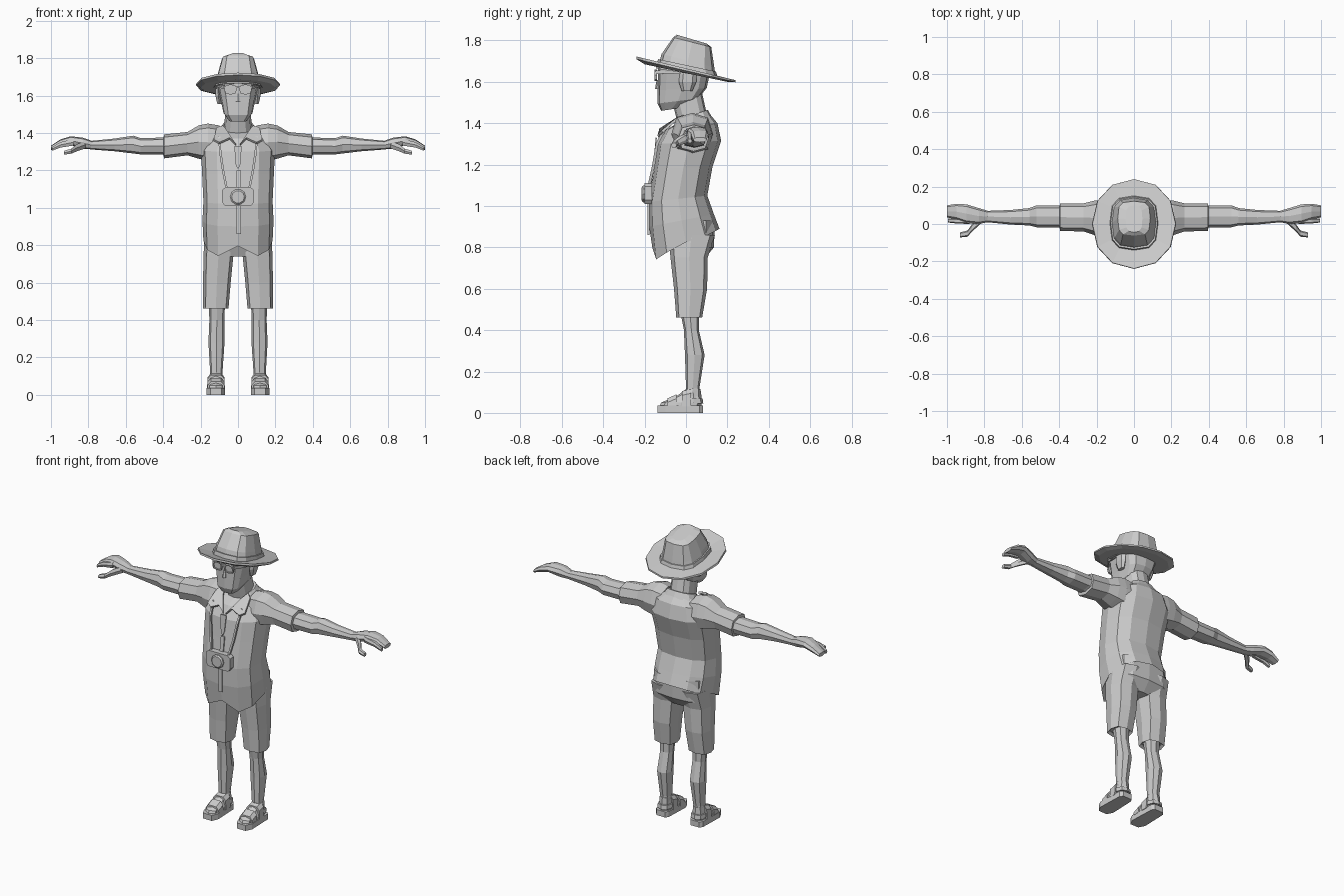
import bpy, bmesh, math
from mathutils import Vector

mat = bpy.data.materials.new("plain_grey")
mat.diffuse_color = (0.6, 0.6, 0.6, 1)


def make(name, verts, faces, mirror=False, thick=0):
    bm = bmesh.new()
    vs = [bm.verts.new(v) for v in verts]
    for f in faces:
        bm.faces.new([vs[i] for i in f])
    bmesh.ops.recalc_face_normals(bm, faces=bm.faces[:])
    me = bpy.data.meshes.new(name)
    bm.to_mesh(me)
    bm.free()
    me.materials.append(mat)
    ob = bpy.data.objects.new(name, me)
    bpy.context.collection.objects.link(ob)
    if thick:
        s = ob.modifiers.new("thickness", 'SOLIDIFY')
        s.thickness, s.offset = thick, 0
    if mirror:
        ob.modifiers.new("mirror", 'MIRROR').use_clip = False
    return ob


def loft(name, rings, mirror=False):
    n = len(rings[0])
    faces = [[k * n + i, k * n + (i + 1) % n, (k + 1) * n + (i + 1) % n, (k + 1) * n + i]
             for k in range(len(rings) - 1) for i in range(n)]
    faces += [list(range(n)), [(len(rings) - 1) * n + i for i in range(n)]]
    return make(name, [v for r in rings for v in r], faces, mirror)


def sq(v, p):
    return math.copysign(abs(v) ** (2 / p), v)


def ring(hw, yf, yb, zf, zb=None, cx=0, p=2.5, n=12, turn=0):
    """Rounded level ring, tilted from height zf at the front to zb at the back."""
    zb = zf if zb is None else zb
    out = []
    for i in range(n):
        a = math.tau * (i + turn) / n
        t = (1 - sq(math.cos(a), p)) / 2
        out.append((cx + hw * sq(math.sin(a), p), yf + (yb - yf) * t, zf + (zb - zf) * t))
    return out


def arm_ring(x, y0, y1, z0, z1, n=8):
    """Upright ring across the arm."""
    return [(x, (y0 + y1) / 2 + (y1 - y0) / 2 * sq(math.cos(a), 2.6),
             (z0 + z1) / 2 + (z1 - z0) / 2 * sq(math.sin(a), 2.6))
            for a in (math.tau * i / n for i in range(n))]


def box(name, lo, hi, mirror=False):
    rings = [[(lo[0], lo[1], z), (hi[0], lo[1], z), (hi[0], hi[1], z), (lo[0], hi[1], z)]
             for z in (lo[2], hi[2])]
    return loft(name, rings, mirror)


def plate(name, pts, thick=0.008, mirror=False):
    return make(name, pts, [list(range(len(pts)))], mirror, thick)


def bar(name, pts, w, d, mirror=True):
    """Flat strap following a path, w wide in x and d deep in y."""
    return loft(name, [[(x - w, y - d, z), (x + w, y - d, z), (x + w, y + d, z), (x - w, y + d, z)]
                       for x, y, z in pts], mirror)


# Hat: tilted brim, band, tapered crown
loft("hat_brim", [ring(.2, -.2, .2, 1.685, 1.60, p=2.1), ring(.225, -.24, .24, 1.71, 1.598, p=2.1),
                  ring(.222, -.238, .24, 1.722, 1.608, p=2.1), ring(.13, -.14, .15, 1.685, 1.63, p=2.6)])
loft("hat_band", [ring(.132, -.145, .155, 1.665, 1.615, p=3), ring(.125, -.135, .145, 1.71, 1.65, p=3)])
loft("hat_crown", [ring(.122, -.13, .142, 1.69, 1.63, p=3), ring(.112, -.118, .137, 1.735, 1.67, p=3),
                   ring(.087, -.062, .122, 1.815, 1.768, p=3.5), ring(.045, -.045, .1, 1.828, 1.785, p=3)])

# Head, neck, ears, nose
loft("head", [ring(.05, -.12, -.02, 1.46, 1.475, p=3), ring(.078, -.137, .06, 1.495, 1.52, p=3.4),
              ring(.09, -.137, .1, 1.56, 1.57, p=3.4), ring(.112, -.135, .115, 1.67, 1.64, p=3.4)])
loft("neck", [ring(.075, -.03, .11, 1.36, 1.4), ring(.068, -.07, .075, 1.52, 1.56)])
loft("ear", [ring(.012, -.02, .03, 1.555, cx=.1, n=6), ring(.018, -.035, .05, 1.6, cx=.105, n=6),
             ring(.015, -.03, .05, 1.64, cx=.108, n=6)], True)
loft("nose", [ring(.014, -.15, -.12, 1.565, n=6), ring(.007, -.142, -.12, 1.61, n=6)])

# Glasses: rims, lenses, bridge and side arms
outer = [(.04 + .033 * sq(math.cos(a), 3), 1.632 + .027 * sq(math.sin(a), 3))
         for a in (math.tau * i / 8 for i in range(8))]
inner = [(.04 + (x - .04) * .8, 1.632 + (z - 1.632) * .78) for x, z in outer]
make("glasses_rim", [(x, -.147, z) for x, z in outer + inner],
     [[i, (i + 1) % 8, 8 + (i + 1) % 8, 8 + i] for i in range(8)], True, .012)
plate("glasses_lens", [(x, -.143, z) for x, z in inner], .004, True)
box("glasses_bridge", (-.012, -.15, 1.64), (.012, -.14, 1.65))
plate("glasses_arm", [(.072, -.147, 1.638), (.072, -.147, 1.655), (.113, -.09, 1.655),
                      (.116, .0, 1.65), (.116, .0, 1.638), (.113, -.09, 1.64)], .008, True)

# Shirt: body with a pointed front hem, sleeves
hem_z = [.795, .742, .775, .825, .855, .88, .89]
hem = [(x, y, hem_z[min(i, 12 - i)])
       for i, (x, y, z) in enumerate(ring(.185, -.162, .162, .8))]
inside = [(x * .9, y * .85, z + .04) for x, y, z in hem]
loft("shirt_body", [inside, hem, ring(.19, -.178, .135, .9, .96), ring(.185, -.178, .103, 1.02, 1.05),
                    ring(.192, -.153, .128, 1.18, 1.19), ring(.198, -.137, .17, 1.3, 1.315),
                    ring(.165, -.095, .152, 1.37, 1.4), ring(.085, -.04, .11, 1.4, 1.45)])
loft("sleeve", [arm_ring(.1, -.06, .13, 1.25, 1.44), arm_ring(.16, -.07, .13, 1.25, 1.45),
                arm_ring(.21, -.06, .125, 1.262, 1.44), arm_ring(.27, -.04, .11, 1.28, 1.405),
                arm_ring(.395, -.037, .11, 1.264, 1.392), arm_ring(.397, -.025, .1, 1.275, 1.382)], True)

# Collar and open neckline
loft("collar_back", [ring(.118, -.03, .14, 1.39, 1.405), ring(.082, -.015, .105, 1.425, 1.465)])
plate("collar_lapel", [(.08, -.01, 1.435), (.115, -.04, 1.425), (.13, -.115, 1.36), (.1, -.13, 1.345),
                       (.045, -.125, 1.37), (.01, -.135, 1.335), (.06, -.06, 1.41)], .012, True)
plate("shirt_opening", [(-.02, -.144, 1.33), (.02, -.144, 1.33), (.012, -.152, 1.23),
                        (0, -.154, 1.2), (-.012, -.152, 1.23)], .006)
bar("button_placket", [(.004, -.181, .86), (.004, -.181, 1.02), (.004, -.156, 1.2)], .012, .004, False)

# Camera on a neck strap
loft("camera_body", [[(x, y, z) for x, z in [(-.085, 1.03), (-.07, 1.01), (.07, 1.01), (.085, 1.03),
                                             (.085, 1.095), (.065, 1.11), (-.065, 1.11), (-.085, 1.095)]]
                     for y in (-.165, -.2)])
loft("camera_lens", [[(r * math.cos(math.tau * i / 10), y, 1.058 + r * math.sin(math.tau * i / 10))
                      for i in range(10)] for r, y in [(.042, -.195), (.042, -.207), (.034, -.214)]])
bar("camera_strap", [(.06, -.178, 1.1), (.08, -.156, 1.2), (.095, -.14, 1.3), (.1, -.1, 1.38)], .006, .007)

# Forearm and hand
loft("forearm", [arm_ring(.36, -.02, .1, 1.275, 1.38), arm_ring(.41, -.02, .1, 1.285, 1.375),
                 arm_ring(.52, -.018, .1, 1.285, 1.372), arm_ring(.56, -.008, .085, 1.29, 1.385),
                 arm_ring(.66, -.003, .075, 1.302, 1.37), arm_ring(.79, .01, .07, 1.312, 1.357)], True)
loft("hand", [arm_ring(.78, .01, .07, 1.312, 1.357), arm_ring(.83, .0, .085, 1.315, 1.375),
              arm_ring(.895, .005, .105, 1.335, 1.382), arm_ring(.95, .025, .108, 1.325, 1.365),
              arm_ring(1, .035, .1, 1.308, 1.332)], True)
loft("forefinger", [arm_ring(.88, .0, .03, 1.33, 1.37, 6), arm_ring(.95, .003, .03, 1.32, 1.352, 6),
                    arm_ring(.995, .008, .03, 1.303, 1.325, 6)], True)
loft("thumb", [arm_ring(.815, .005, .05, 1.315, 1.36, 6), arm_ring(.865, -.04, .0, 1.298, 1.34, 6),
               arm_ring(.89, -.068, -.035, 1.288, 1.318, 6), arm_ring(.93, -.072, -.045, 1.282, 1.305, 6)], True)

# Shorts
loft("shorts_hips", [ring(.12, -.05, .085, .74, p=3), ring(.178, -.08, .135, .8, p=3), ring(.17, -.09, .14, .93, p=3)])
loft("shorts_leg", [ring(.055, -.035, .07, .475, cx=.118, n=8, p=3), ring(.068, -.047, .078, .46, cx=.119, n=8, p=3),
                    ring(.074, -.058, .102, .6, cx=.113, n=8, p=3), ring(.08, -.075, .105, .75, cx=.104, n=8, p=3),
                    ring(.086, -.085, .14, .86, cx=.093, n=8, p=3)], True)

# Lower leg
loft("lower_leg", [ring(.034, .005, .072, .06, cx=.117, n=8), ring(.033, .0, .065, .12, cx=.116, n=8),
                   ring(.043, -.005, .09, .28, cx=.115, n=8), ring(.04, -.01, .062, .4, cx=.113, n=8),
                   ring(.044, -.03, .065, .5, cx=.113, n=8)], True)


# Sandals: sole, foot, straps
def sole(z, s=1):
    return [(.118 + s * x, y * s, z) for x, y in [(-.048, -.1), (-.03, -.138), (.03, -.138), (.05, -.1),
                                                  (.045, .065), (.03, .082), (-.03, .082), (-.042, .065)]]


loft("sandal_sole", [sole(0), sole(.035)], True)
loft("foot", [ring(.042, -.13, .075, .03, cx=.118, n=8, p=3), ring(.042, -.12, .075, .05, cx=.118, n=8, p=3),
              ring(.036, -.04, .075, .085, .08, cx=.117, n=8), ring(.033, .0, .07, .115, cx=.116, n=8)], True)
for name, y0, y1, z0, z1 in [("toe_strap", -.09, -.045, .07, .09), ("ankle_strap", -.02, .025, .105, .115)]:
    loft(name, [[(x, y, z) for x, z in [(.07, .03), (.073, z - .02), (.09, z), (.145, z), (.162, z - .02), (.166, .03)]]
                for y, z in ((y0, z0), (y1, z1))], True)
loft("heel_strap", [ring(.044, -.01, .084, .05, .045, cx=.117, n=8), ring(.042, -.01, .08, .075, .07, cx=.117, n=8)], True)
